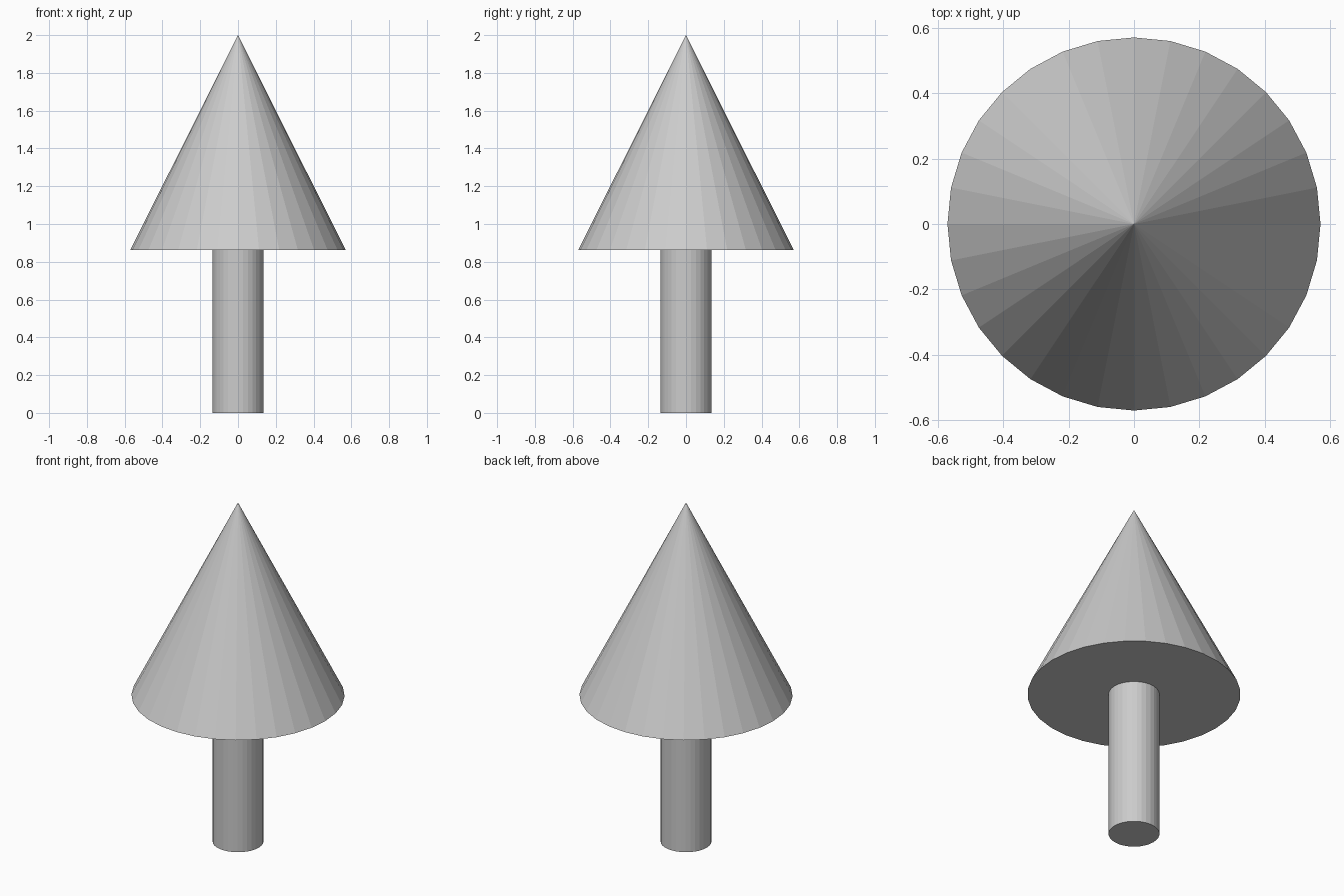
import bpy

if "Cube" in bpy.data.objects:
    bpy.data.objects.remove(bpy.data.objects["Cube"])

BASE_Z = 0.863   # underside of the foliage
TOP_Z = 2.0
SIDES = 32

# Trunk: plain flat-shaded cylinder standing on the ground
bpy.ops.mesh.primitive_cylinder_add(
    vertices=SIDES, radius=0.136, depth=BASE_Z, location=(0, 0, BASE_Z / 2))
bpy.context.object.name = "trunk"

# Foliage: closed flat-shaded cone resting on the trunk
height = TOP_Z - BASE_Z
bpy.ops.mesh.primitive_cone_add(
    vertices=SIDES, radius1=0.57, radius2=0, depth=height,
    location=(0, 0, BASE_Z + height / 2))
bpy.context.object.name = "foliage"
